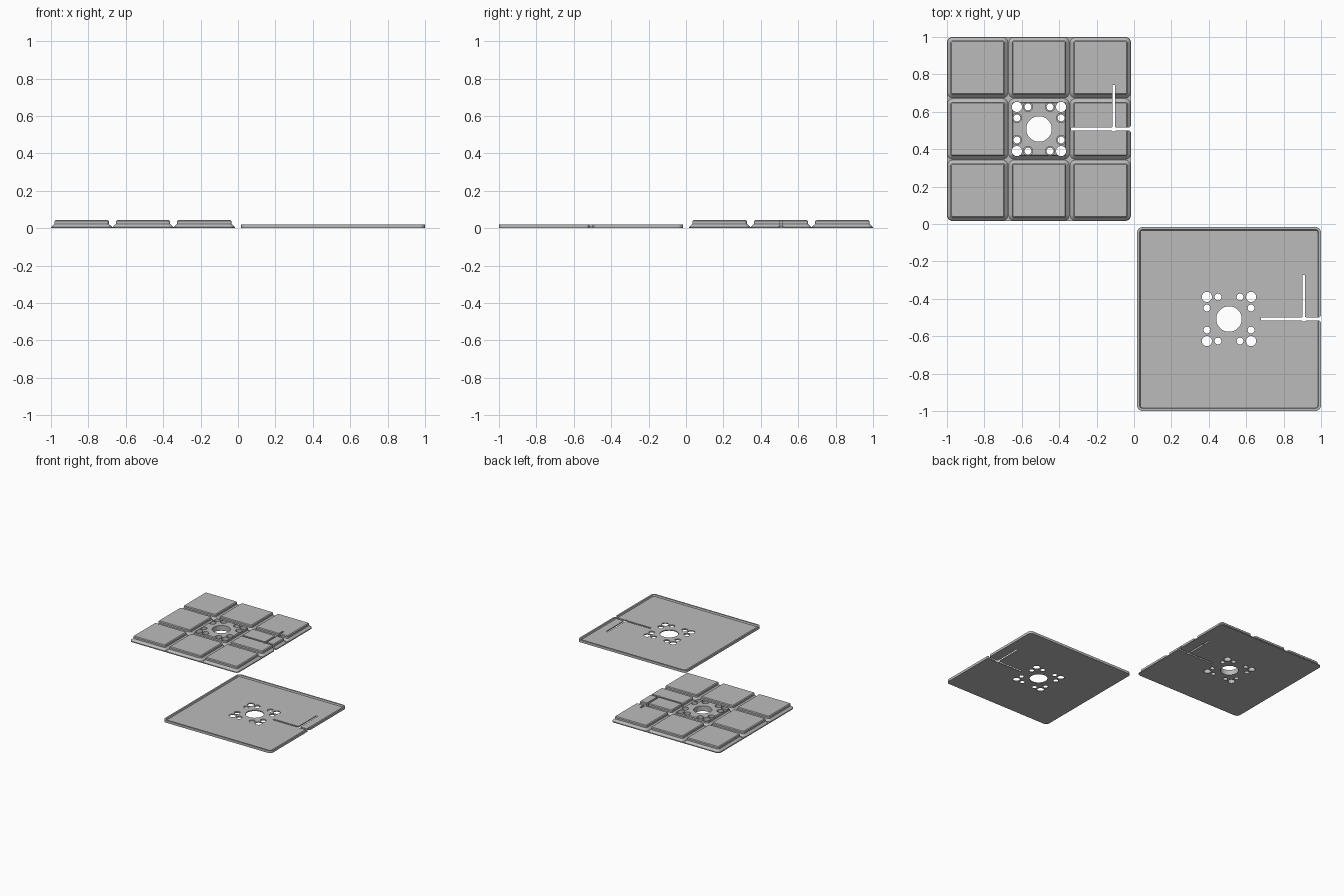
import bpy, bmesh
from math import cos, sin, pi

cube = bpy.data.objects.get("Cube")
if cube:
    bpy.data.objects.remove(cube, do_unlink=True)

SIZE, PITCH, MID = 0.983, 0.328, 0.508

grey = bpy.data.materials.new("matte grey")
grey.use_nodes = True
COLOUR = (0.5, 0.5, 0.5, 1)
grey.diffuse_color = COLOUR
grey.node_tree.nodes["Principled BSDF"].inputs["Base Color"].default_value = COLOUR


def loft(bm, cx, cy, size, radius, profile):
    """Stack rounded squares given as (inset, height) and cap both ends."""
    rings = []
    for inset, z in profile:
        r = max(radius - inset, 0.005)
        c = size / 2 - inset - r
        ring = []
        for q, (sx, sy) in enumerate([(1, 1), (-1, 1), (-1, -1), (1, -1)]):
            for k in range(7):
                a = (q + k / 6) * pi / 2
                ring.append(bm.verts.new((cx + sx * c + r * cos(a), cy + sy * c + r * sin(a), z)))
        rings.append(ring)
    for low, high in zip(rings, rings[1:]):
        for i in range(len(low)):
            j = (i + 1) % len(low)
            bm.faces.new((low[i], low[j], high[j], high[i]))
    bm.faces.new(rings[0][::-1])
    bm.faces.new(rings[-1])


def tube(bm, x, y, r, low=-0.05, high=0.1, r_top=None, sides=32):
    """Upright closed cylinder or cone."""
    top = r if r_top is None else r_top
    rings = [[bm.verts.new((x + q * cos(2 * pi * i / sides), y + q * sin(2 * pi * i / sides), z))
              for i in range(sides)] for q, z in ((r, low), (top, high))]
    for i in range(sides):
        j = (i + 1) % sides
        bm.faces.new((rings[0][i], rings[0][j], rings[1][j], rings[1][i]))
    bm.faces.new(rings[0][::-1])
    bm.faces.new(rings[1])


def prism(bm, points, low=-0.05, high=0.1):
    """Upright prism over a counter-clockwise outline."""
    a, b = [[bm.verts.new((x, y, z)) for x, y in points] for z in (low, high)]
    for i in range(len(a)):
        j = (i + 1) % len(a)
        bm.faces.new((a[i], a[j], b[j], b[i]))
    bm.faces.new(a[::-1])
    bm.faces.new(b)


def make(name, bm):
    mesh = bpy.data.meshes.new(name)
    bm.to_mesh(mesh)
    bm.free()
    mesh.materials.append(grey)
    obj = bpy.data.objects.new(name, mesh)
    bpy.context.collection.objects.link(obj)
    return obj


def cutter(name, cx, cy, bore_floor):
    bm = bmesh.new()
    # Centre hole and the ring of twelve small holes
    tube(bm, cx, cy, 0.068, sides=48)
    for sx in (-1, 1):
        for sy in (-1, 1):
            tube(bm, cx + sx * 0.118, cy + sy * 0.118, 0.027)
            for dx, dy in ((0.059, 0.118), (0.118, 0.059)):
                tube(bm, cx + sx * dx, cy + sy * dy, 0.018)
                tube(bm, cx + sx * dx, cy + sy * dy, 0.025, low=bore_floor)
    # Cable slot: a run to the edge, a side branch, a pivot and a flared mouth
    w, e = 0.0075, SIZE / 2
    prism(bm, [(cx + 0.17, cy - w), (cx + e + 0.02, cy - w), (cx + e + 0.02, cy + w), (cx + 0.17, cy + w)])
    prism(bm, [(cx + 0.4 - w, cy), (cx + 0.4 + w, cy), (cx + 0.4 + w, cy + 0.236), (cx + 0.4 - w, cy + 0.236)])
    tube(bm, cx + 0.4, cy, 0.014)
    prism(bm, [(cx + e - 0.018, cy), (cx + e + 0.004, cy - 0.02), (cx + e + 0.004, cy + 0.02)])
    obj = make(name, bm)
    obj.hide_render = True
    obj.hide_viewport = True
    return obj


def cut(obj, tool):
    mod = obj.modifiers.new("holes", "BOOLEAN")
    mod.operation = "DIFFERENCE"
    mod.solver = "EXACT"
    mod.use_self = True
    mod.object = tool


# Back plate: thin slab carrying nine stepped pads
tool = cutter("padded_plate_cutter", -MID, MID, 0.012)
bm = bmesh.new()
loft(bm, -MID, MID, SIZE, 0.029, [(0, 0), (0, 0.007)])
cut(make("padded_plate_base", bm), tool)

bm = bmesh.new()
for i in (-1, 0, 1):
    for j in (-1, 0, 1):
        loft(bm, -MID + i * PITCH, MID + j * PITCH, PITCH - 0.004, 0.029,
             [(0, 0.006), (0, 0.007), (0.0168, 0.0235), (0.0168, 0.0375), (0.023, 0.043)])
cut(make("stepped_pads", bm), tool)

# Front plate: flat tray with a raised rim
tool = cutter("tray_cutter", MID, -MID, 0.004)
bm = bmesh.new()
loft(bm, MID, -MID, SIZE, 0.029,
     [(0, 0), (0, 0.02), (0.013, 0.02), (0.017, 0.008)])
cut(make("rimmed_tray", bm), tool)
